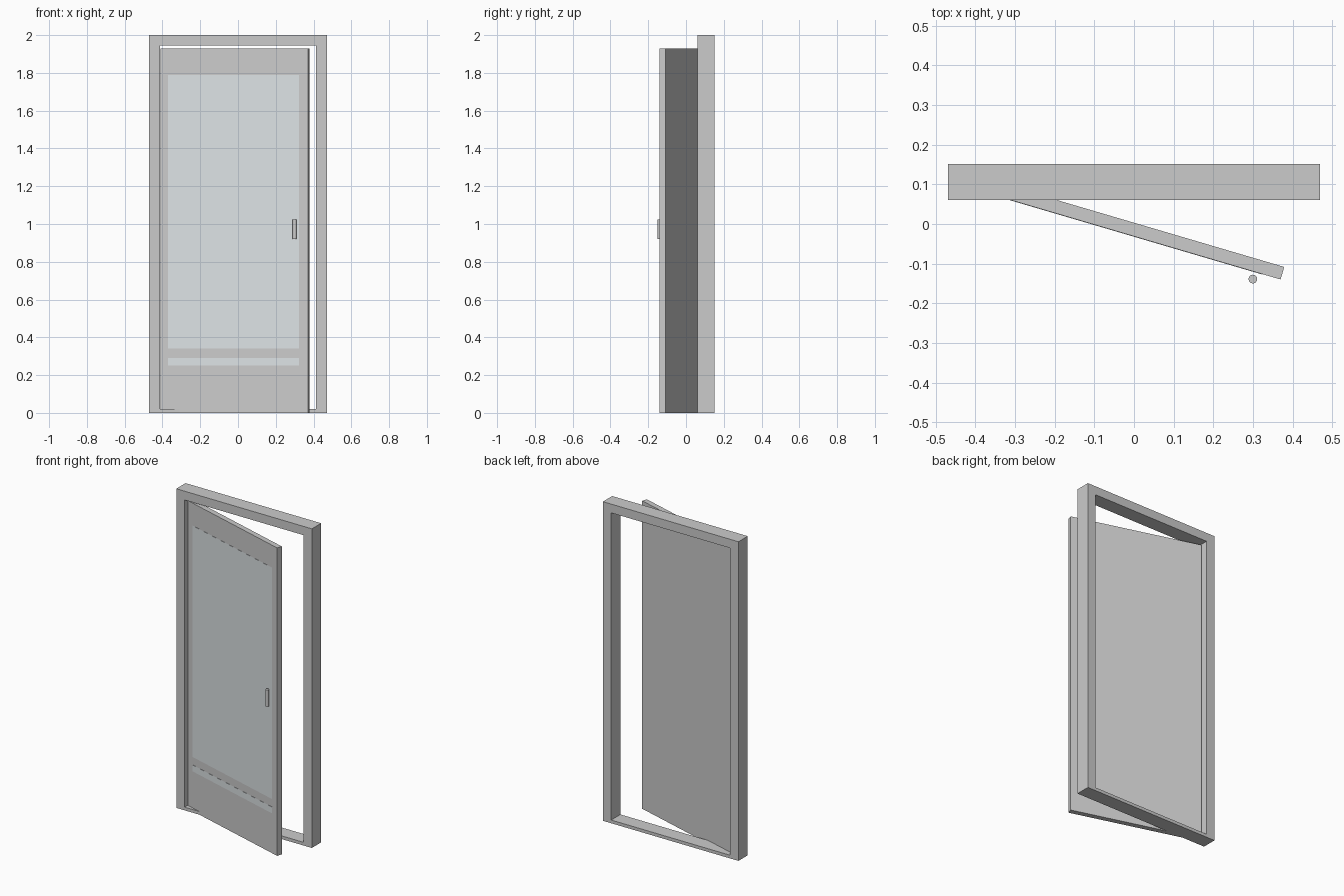
import bpy, bmesh, math
from mathutils import Matrix, Vector

if "Cube" in bpy.data.objects:
    bpy.data.objects.remove(bpy.data.objects["Cube"])

ANGLE = math.radians(-16.4)
HINGE = Matrix.Translation((-0.41, 0.0895, 0)) @ Matrix.Rotation(ANGLE, 4, 'Z')


def finish(name, bm, mat=None):
    bmesh.ops.recalc_face_normals(bm, faces=bm.faces)
    mesh = bpy.data.meshes.new(name)
    bm.to_mesh(mesh)
    bm.free()
    ob = bpy.data.objects.new(name, mesh)
    bpy.context.collection.objects.link(ob)
    if mat:
        mesh.materials.append(mat)
    return ob


def box(name, lo, hi, mat=None):
    lo, hi = Vector(lo), Vector(hi)
    bm = bmesh.new()
    bmesh.ops.create_cube(bm, size=1)
    for v in bm.verts:
        v.co = Vector((lo[i] + (v.co[i] + 0.5) * (hi[i] - lo[i]) for i in range(3)))
    return finish(name, bm, mat)


# frame: outer and inner loops joined into a hollow rectangle
def door_frame(y0, y1):
    outer = [(-0.47, 0), (0.47, 0), (0.47, 2), (-0.47, 2)]
    inner = [(-0.412, 0.02), (0.412, 0.02), (0.412, 1.945), (-0.412, 1.945)]
    bm = bmesh.new()
    of, inf, ob, inb = [[bm.verts.new((x, y, z)) for x, z in ring]
                        for y in (y0, y1) for ring in (outer, inner)]
    for a, b in ((of, inf), (inf, inb), (inb, ob), (ob, of)):
        for i in range(4):
            j = (i + 1) % 4
            bm.faces.new((a[i], a[j], b[j], b[i]))
    return finish("door_frame", bm)


door_frame(0.06, 0.152)

glass = bpy.data.materials.new("pale_glass")
glass.diffuse_color = (0.72, 0.76, 0.78, 1)
glass.use_nodes = True
glass.node_tree.nodes["Principled BSDF"].inputs["Base Color"].default_value = glass.diffuse_color

# swung-open door leaf with thin glass panels on its front
leaf = [box("door_leaf", (0, 0, 0), (0.813, 0.033, 1.93)),
        box("main_glass", (0.042, -0.001, 0.34), (0.765, 0.003, 1.79), glass),
        box("lower_glass_strip", (0.042, -0.001, 0.25), (0.765, 0.003, 0.29), glass)]

# upright handle in front of the leaf
bm = bmesh.new()
bmesh.ops.create_cone(bm, cap_ends=True, segments=16, radius1=0.011, radius2=0.011, depth=0.105,
                      matrix=Matrix.Translation((0.3, -0.139, 0.9725)))
handle = finish("door_handle", bm)

for ob in leaf:
    ob.matrix_world = HINGE

bpy.context.view_layer.objects.active = handle
handle.select_set(True)
bpy.ops.object.shade_smooth_by_angle()
